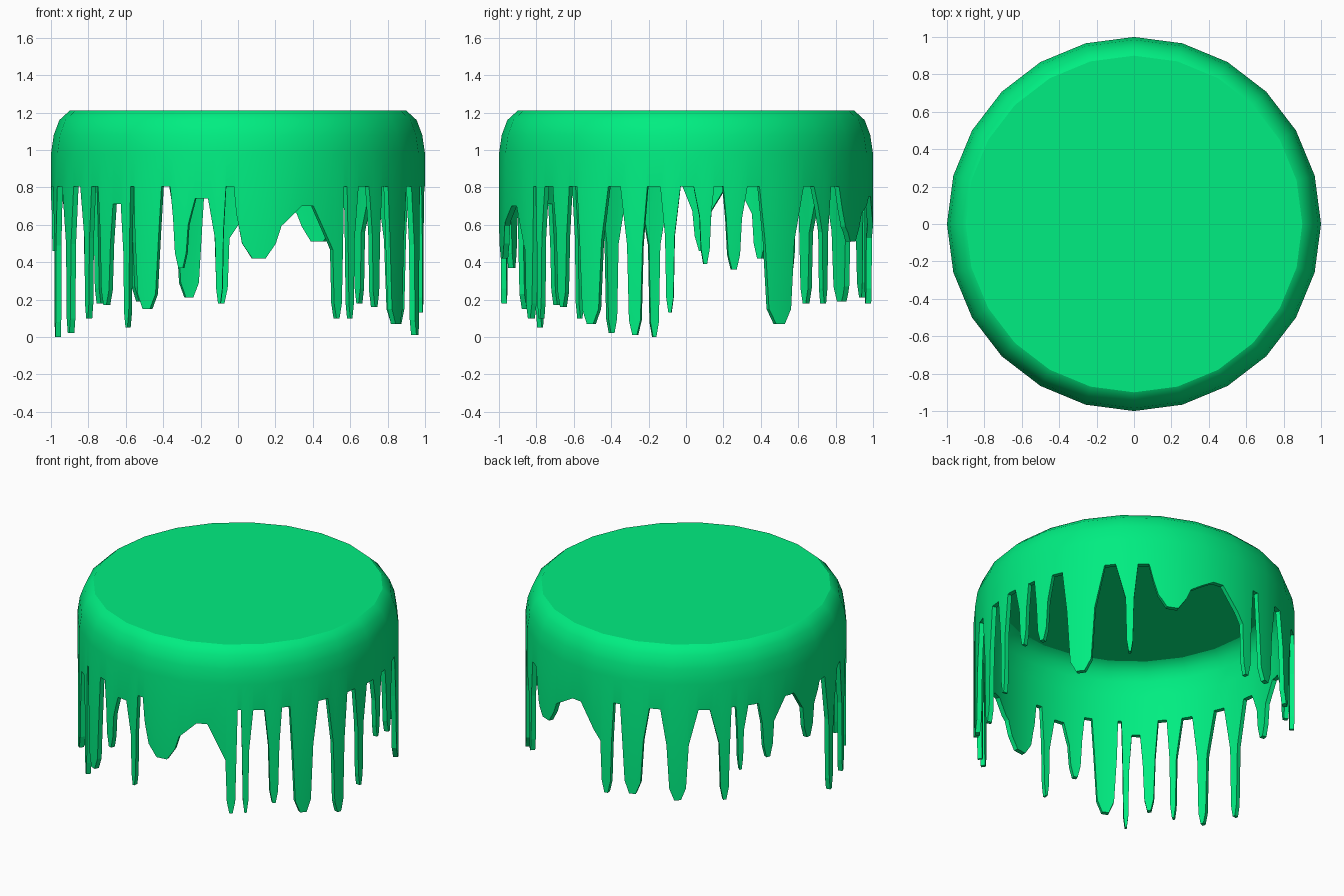
import bpy, math
from mathutils import Vector

if "Cube" in bpy.data.objects:
    bpy.data.objects.remove(bpy.data.objects["Cube"])

SIDES, WALL, TOP = 24, 0.03, 1.21
STEP = 360 / SIDES

# each drip: angle, tip height, half width in degrees
DRIPS = [
    (-170, 0, 1.8), (-156, .02, 2), (-144.5, .1, 1.3), (-135.5, .17, 2.3),
    (-127, .05, 1.2), (-119.5, .15, 4.2), (-108, .37, 2.5), (-95.8, .18, 1.3),
    (-83.5, .42, 7), (-57.5, .1, 2), (-52.3, .1, 1.3), (-42, .16, 2),
    (-31, .07, 4), (-16, .01, 2.5), (-5, .13, 1.5), (6, .39, 1.8),
    (15, .36, 2.5), (30.5, .07, 5.3), (48.5, .18, 1.5), (64, .51, 7),
    (95, .18, 2.3), (105.5, .21, 4), (122, .19, 4), (139, .18, 2),
    (145, .37, 1.2), (156, .42, 2.5), (175, .46, 3)]
# gaps reach the same height except after these drips
GAP_TOP = 0.815
LOW_GAPS = {3: .72, 6: .75, 8: .71, 19: .76}


def side(t, z, w, zg, s):
    """Points down one side of a drip, from gap to tip."""
    h = zg - z
    return [(t + s * w, z + .6 * h), (t + s * .75 * w, z + min(.08, .35 * h)),
            (t + s * .3 * w, z)]


# lower edge as (angle, z): drips with a gap centred between neighbours
count = len(DRIPS)
edge = []
for i, (t, z, w) in enumerate(DRIPS):
    before = LOW_GAPS.get((i - 1) % count, GAP_TOP)
    after = LOW_GAPS.get(i, GAP_TOP)
    edge += side(t, z, w, before, -1) + side(t, z, w, after, 1)[::-1]
    nt, _, nw = DRIPS[(i + 1) % count]
    lo, hi = t + w, nt - nw + (360 if i == count - 1 else 0)
    half = min(2, .3 * (hi - lo))
    edge += [((lo + hi) / 2 - half, after - .01), ((lo + hi) / 2 + half, after - .01)]
edge.sort()

# add the corners of the 24-sided body to the edge
cols = list(edge)
closed = edge + [(edge[0][0] + 360, edge[0][1])]
for (a0, z0), (a1, z1) in zip(closed, closed[1:]):
    k = math.ceil(a0 / STEP) * STEP
    while k < a1:
        if k - a0 > .01 and a1 - k > .01:
            cols.append((k, z0 + (z1 - z0) * (k - a0) / (a1 - a0)))
        k += STEP
cols.sort()
N = len(cols)


def direction(a, tilt=0):
    a, tilt = math.radians(a), math.radians(tilt)
    return Vector((math.cos(tilt) * math.cos(a), math.cos(tilt) * math.sin(a), math.sin(tilt)))


def point(a, r, z):
    """Point on the 24-sided outline of corner radius r."""
    dev = (a % STEP) - STEP / 2
    r *= math.cos(math.radians(STEP / 2)) / math.cos(math.radians(dev))
    return direction(a) * r + Vector((0, 0, z))


# rows: radius, z (None = drip edge), normal tilt in degrees
ROWS = [(1, None, 0), (1, .98, 4), (.985, 1.08, 14), (.955, 1.16, 32), (.9, TOP, 60)]
verts, normals, faces, curved = [], [], [], []


def add_face(f, is_curved):
    faces.append(f)
    curved.append(is_curved)


def shell(inner):
    base, sign, off = len(verts), (-1 if inner else 1), (WALL if inner else 0)
    turn = -1 if inner else 1
    for r, z, tilt in ROWS:
        for a, ze in cols:
            zz = ze if z is None else z - (off if z > 1.1 else 0)
            verts.append(point(a, r - off, zz))
            normals.append(direction(a, tilt) * sign)
    for j in range(len(ROWS) - 1):
        for i in range(N):
            k, lo, hi = (i + 1) % N, base + j * N, base + (j + 1) * N
            add_face([lo + i, lo + k, hi + k, hi + i][::turn], True)
    top = base + (len(ROWS) - 1) * N
    add_face(list(range(top, top + N))[::turn], False)
    return base


# outer skin, inner skin and the thin rim joining them
outer, inner = shell(False), shell(True)
for i in range(N):
    k = (i + 1) % N
    add_face([outer + k, outer + i, inner + i, inner + k], False)

mesh = bpy.data.meshes.new("dripping_slime")
mesh.from_pydata(verts, [], faces)
mesh.update()
mesh.polygons.foreach_set("use_smooth", [True] * len(mesh.polygons))

# round shading on the walls, flat on cap and rim
mesh.normals_split_custom_set([
    normals[v] if curved[p.index] else p.normal.copy()
    for p in mesh.polygons for v in p.vertices])

slime = bpy.data.objects.new("dripping_slime", mesh)
bpy.context.collection.objects.link(slime)
mat = bpy.data.materials.new("slime_green")
mat.diffuse_color = (0.0, 0.85, 0.22, 1)
mat.use_nodes = True
mat.node_tree.nodes["Principled BSDF"].inputs["Base Color"].default_value = mat.diffuse_color
mesh.materials.append(mat)
